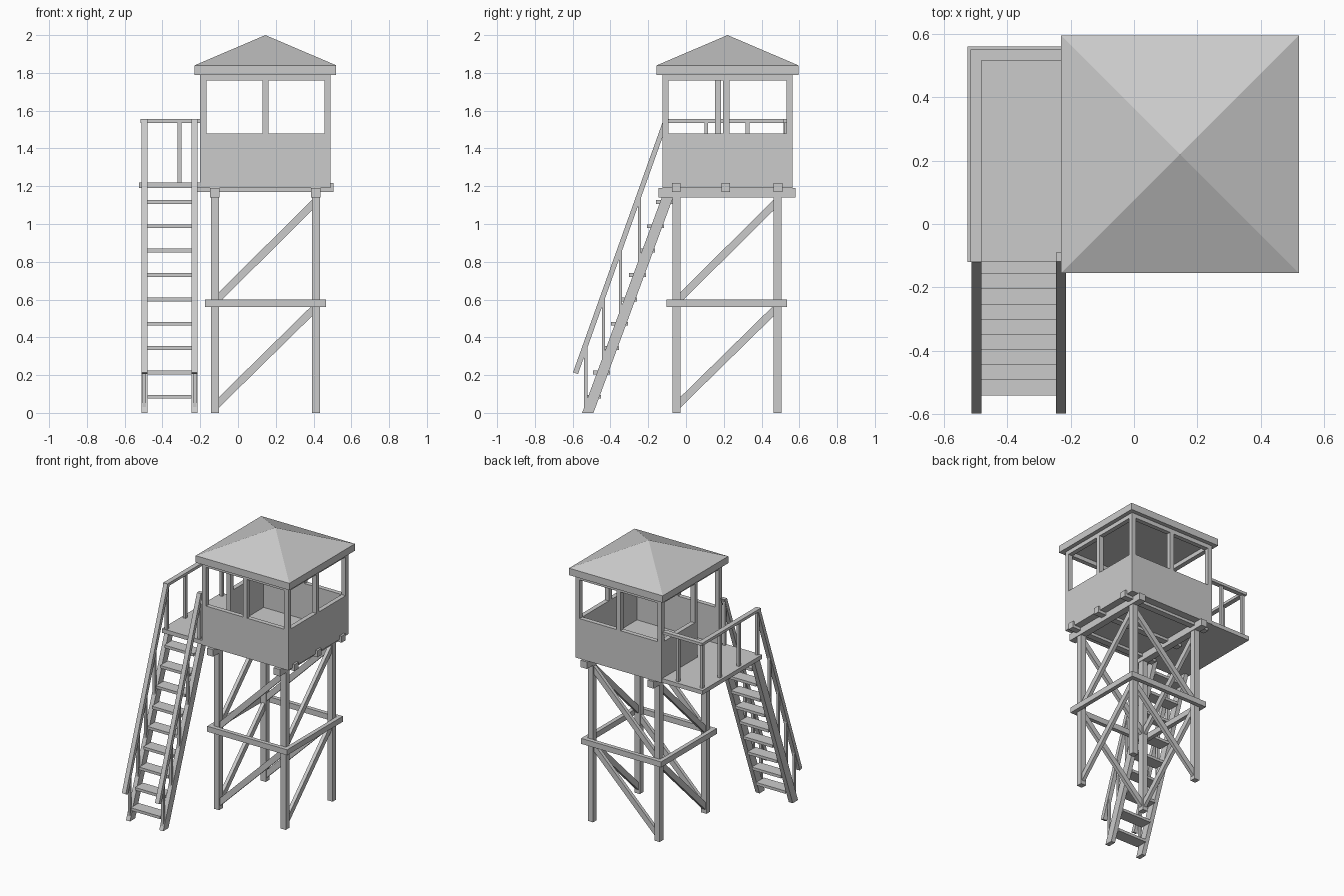
import bpy
import bmesh

cube = bpy.data.objects.get("Cube")
if cube:
    bpy.data.objects.remove(cube, do_unlink=True)

GREY = (0.6, 0.6, 0.6, 1.0)
mat = bpy.data.materials.new("weathered_grey")
mat.use_nodes = True
mat.diffuse_color = GREY
mat.node_tree.nodes["Principled BSDF"].inputs["Base Color"].default_value = GREY


def finish(name, bm):
    bmesh.ops.recalc_face_normals(bm, faces=bm.faces)
    mesh = bpy.data.meshes.new(name)
    bm.to_mesh(mesh)
    bm.free()
    mesh.materials.append(mat)
    obj = bpy.data.objects.new(name, mesh)
    bpy.context.collection.objects.link(obj)
    return obj


def prism(name, profile, lo, hi, axis="x"):
    """Extrude a (horizontal, z) profile from lo to hi along x or y."""
    bm = bmesh.new()

    def ring(d):
        return [bm.verts.new((d, u, z) if axis == "x" else (u, d, z)) for u, z in profile]

    a, b = ring(lo), ring(hi)
    bm.faces.new(a)
    bm.faces.new(b)
    for i in range(len(a)):
        j = (i + 1) % len(a)
        bm.faces.new((a[i], a[j], b[j], b[i]))
    return finish(name, bm)


def box(name, x, y, z):
    return prism(name, [(y[0], z[0]), (y[1], z[0]), (y[1], z[1]), (y[0], z[1])], *x)


def around(c, width):
    return (c - width / 2, c + width / 2)


# Main layout
CX, CY = 0.145, 0.218
LEG_X, LEG_Y = (-0.122, 0.412), (-0.051, 0.484)
X0, X1, Y0, Y1 = -0.2, 0.49, -0.125, 0.565
DECK, SILL, HEAD, EAVE = 1.22, 1.48, 1.76, 1.79
T = 0.033

# Legs
for x in LEG_X:
    for y in LEG_Y:
        box("leg", around(x, 0.042), around(y, 0.042), (0, 1.15))

# Middle ring of rails, fixed to the outside of the legs
RX, RY, RZ = (-0.175, 0.465), (-0.102, 0.535), (0.56, 0.60)
for s in (0, 1):
    d = 0.03 if s == 0 else -0.03
    box("ring_rail_x", RX, sorted((RY[s], RY[s] + d)), RZ)
    box("ring_rail_y", sorted((RX[s], RX[s] + d)), RY, RZ)

# Diagonal braces, two tiers on each face
for low, high in ((0.035, 0.56), (0.59, 1.12)):
    for axis, span, planes in (("y", LEG_X, LEG_Y), ("x", LEG_Y, LEG_X)):
        h = 0.028
        prof = [(span[0], low - h), (span[1], high - h),
                (span[1], high + h), (span[0], low + h)]
        prof = [(u, max(z, 0)) for u, z in prof]
        for p in planes:
            prism("brace", prof, *around(p, 0.025), axis)

# Girders, joists and deck
for x in LEG_X:
    box("girder", around(x, 0.05), (-0.145, 0.58), (1.14, 1.19))
for y in (-0.052, 0.21, 0.487):
    box("joist", (-0.215, 0.505), around(y, 0.046), (1.17, 1.217))
box("deck", (-0.525, X1 - 0.005), (Y0 + 0.005, Y1 - 0.005), (1.19, DECK))

# Cabin walls up to sill height; the left part of the gallery side is a doorway
WALL = (1.19, SILL)
JAMB = (0.153, 0.185)
box("front_wall", (X0, X1), (Y0, Y0 + T), WALL)
box("back_wall", (X0, X1), (Y1 - T, Y1), WALL)
box("side_wall", (X1 - T, X1), (Y0 + T, Y1 - T), WALL)
box("door_side_wall", (X0, X0 + T), (JAMB[0], Y1 - T), (DECK, SILL))

# Corner posts, window posts and door jamb
for x in ((X0, X0 + T), (X1 - T, X1)):
    for y in ((Y0, Y0 + T), (Y1 - T, Y1)):
        box("corner_post", x, y, (DECK, EAVE))
for y in ((Y0, Y0 + T), (Y1 - T, Y1)):
    box("window_post", around(CX, T), y, (SILL, HEAD))
    box("header", (X0, X1), y, (HEAD, EAVE))
box("window_post", (X1 - T, X1), around(CY - 0.005, T), (SILL, HEAD))
box("door_jamb", (X0, X0 + T), JAMB, (DECK, HEAD))
for x in ((X0, X0 + T), (X1 - T, X1)):
    box("header", x, (Y0 + T, Y1 - T), (HEAD, EAVE))

# Hipped roof with a flat eave band
bm = bmesh.new()
R = 0.375
corners = [(-R, -R), (R, -R), (R, R), (-R, R)]
low = [bm.verts.new((CX + u, CY + 0.002 + v, EAVE)) for u, v in corners]
top = [bm.verts.new((CX + u, CY + 0.002 + v, 1.84)) for u, v in corners]
apex = bm.verts.new((CX, CY + 0.002, 2.0))
bm.faces.new(low)
for i in range(4):
    j = (i + 1) % 4
    bm.faces.new((low[i], low[j], top[j], top[i]))
    bm.faces.new((top[i], top[j], apex))
finish("roof", bm)

# Gallery railing
RAIL = (1.535, 1.555)
box("gallery_side_rail", (-0.515, -0.48), (-0.12, 0.55), RAIL)
box("gallery_back_rail", (-0.48, X0), (0.515, 0.55), RAIL)
for y in (-0.105, 0.107, 0.325, 0.525):
    box("gallery_baluster", around(-0.497, 0.02), around(y, 0.02), (DECK, RAIL[0]))
box("gallery_baluster", around(-0.31, 0.02), around(0.53, 0.02), (DECK, RAIL[0]))
box("gate_post", around(-0.234, 0.02), around(-0.105, 0.02), (DECK, RAIL[0]))

# Stair stringers, handrails and balusters on both sides
for side in ((-0.512, -0.48), (-0.246, -0.214)):
    prism("stringer", [(-0.55, 0), (-0.49, 0), (-0.05, 1.19), (-0.11, 1.19)], *side)
    prism("handrail", [(-0.598, 0.215), (-0.572, 0.205), (-0.09, 1.555), (-0.118, 1.555)], *side)
    mid = sum(side) / 2
    for y in (-0.53, -0.437, -0.347, -0.246):
        foot = max(0.03, (y + 0.52) * 2.7)
        box("stair_baluster", around(mid, 0.018), around(y, 0.018),
            (foot, 0.21 + (y + 0.585) * 2.8))

# Treads
for i in range(9):
    y, z = -0.54 + 0.0478 * i, 0.085 + 0.129 * i
    box("tread", (-0.48, -0.246), (y, y + 0.09), around(z, 0.02))
